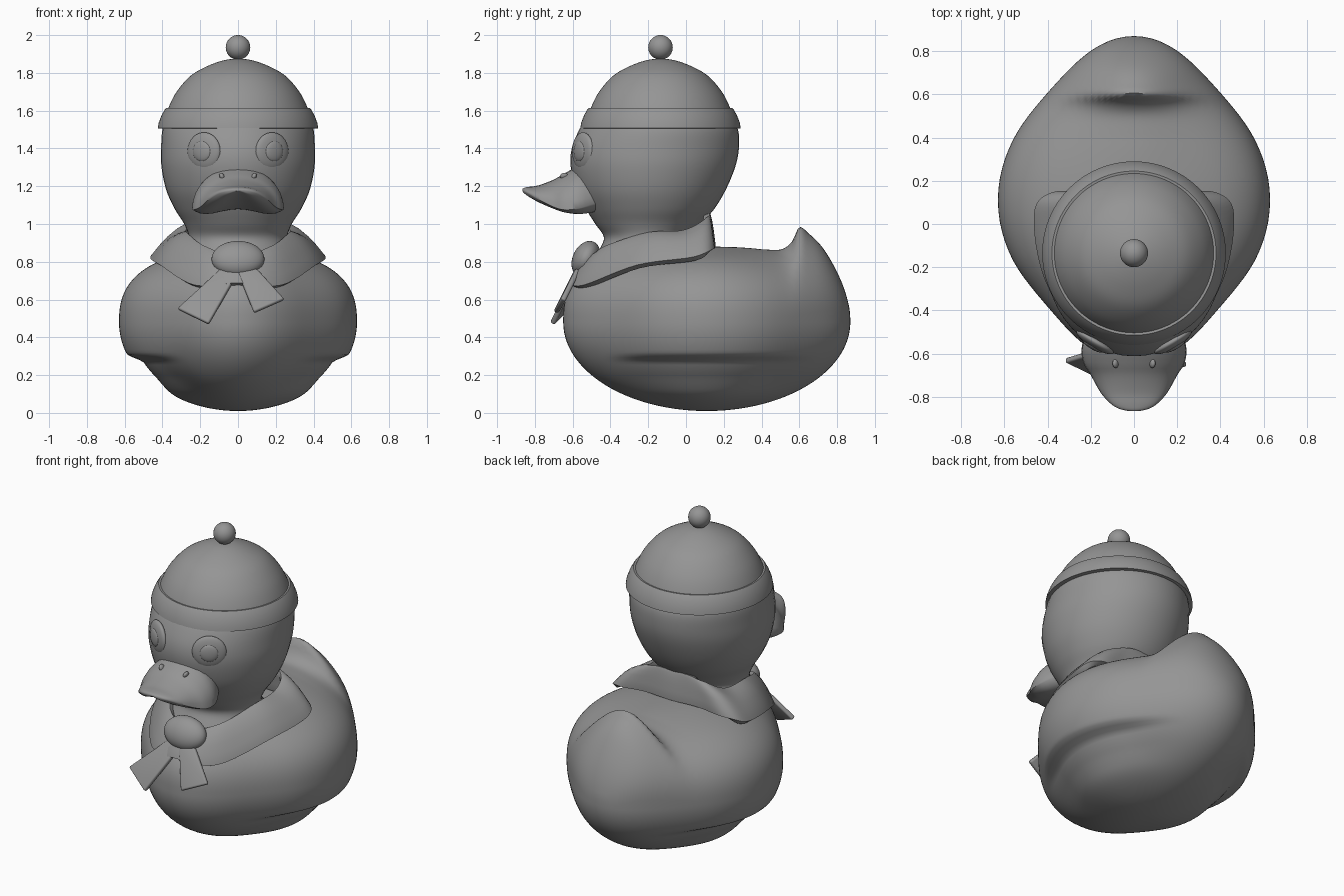
import bpy
import bmesh
from math import sin, cos, pi, tau, exp, radians
from mathutils import Vector, Matrix

if "Cube" in bpy.data.objects:
    bpy.data.objects.remove(bpy.data.objects["Cube"])

grey = bpy.data.materials.new("plain grey")
grey.use_nodes = True
GREY = (0.3, 0.3, 0.3, 1)
grey.diffuse_color = GREY
grey.node_tree.nodes["Principled BSDF"].inputs["Base Color"].default_value = GREY


def finish(name, bm, angle=40, solid=0, bevel=0, subsurf=0):
    bmesh.ops.recalc_face_normals(bm, faces=bm.faces)
    mesh = bpy.data.meshes.new(name)
    bm.to_mesh(mesh)
    bm.free()
    ob = bpy.data.objects.new(name, mesh)
    bpy.context.collection.objects.link(ob)
    mesh.materials.append(grey)
    if solid:
        mod = ob.modifiers.new("thickness", 'SOLIDIFY')
        mod.thickness, mod.offset = solid, 0
    if bevel:
        mod = ob.modifiers.new("round", 'BEVEL')
        mod.width, mod.segments = bevel, 3
    if subsurf:
        mod = ob.modifiers.new("smooth", 'SUBSURF')
        mod.levels = mod.render_levels = subsurf
    bpy.ops.object.select_all(action='DESELECT')
    ob.select_set(True)
    bpy.context.view_layer.objects.active = ob
    bpy.ops.object.shade_smooth_by_angle(angle=radians(angle))
    return ob


def loft(rings, caps=True, wrap=True):
    bm = bmesh.new()
    rows = [[bm.verts.new(p) for p in ring] for ring in rings]
    n = len(rows[0])
    for a, b in zip(rows, rows[1:]):
        for i in range(n if wrap else n - 1):
            j = (i + 1) % n
            bm.faces.new((a[i], a[j], b[j], b[i]))
    if caps:
        bm.faces.new(rows[0])
        bm.faces.new(rows[-1])
    return bm


def spline(pts, steps, closed=False):
    """Smooth curve through tuples of any length."""
    n, out = len(pts), []
    pick = (lambda i: pts[i % n]) if closed else (lambda i: pts[min(max(i, 0), n - 1)])
    for i in range(n if closed else n - 1):
        for k in range(steps):
            t = k / steps
            out.append(tuple(
                b + t / 2 * (c - a + t * (2*a - 5*b + 4*c - d + t * (3*(b - c) + d - a)))
                for a, b, c, d in zip(pick(i-1), pick(i), pick(i+1), pick(i+2))))
    return out if closed else out + [pts[-1]]


def step(a, b, v):
    t = min(max((v - a) / (b - a), 0), 1)
    return t * t * (3 - 2 * t)


def ellipsoid(name, centre, size, rot=None, seg=40):
    bm = bmesh.new()
    bmesh.ops.create_uvsphere(bm, u_segments=seg, v_segments=seg // 2, radius=1)
    m = Matrix.Translation(centre) @ (rot or Matrix()) @ Matrix.Diagonal((*size, 1))
    bmesh.ops.transform(bm, matrix=m, verts=bm.verts)
    return finish(name, bm)


# Body: egg shape with wing ledges and a raised tail
TAIL = spline([(.40, .02), (.50, .035), (.56, .09), (.60, .18), (.65, .165),
               (.72, .13), (.80, .06), (.86, .0)], 6)


def tail_lift(x, y):
    if y <= TAIL[0][0] or y >= TAIL[-1][0]:
        lift = .02 if y < .5 else 0
    else:
        a, b = next((a, b) for a, b in zip(TAIL, TAIL[1:]) if a[0] <= y <= b[0])
        lift = a[1] + (b[1] - a[1]) * (y - a[0]) / (b[0] - a[0])
    return lift * exp(-(x / .27) ** 2)


def body_point(s, z, th, upper):
    r = s * (1 - .08 * sin(2 * th) ** 2)
    x, y = .61 * r * cos(th), .11 + .76 * r * sin(th)
    wing = step(-.45, -.15, y) * (1 - step(.4, .75, y)) * abs(cos(th)) ** .5
    push = .02 * step(.27, .32, z) - .045 * (1 - step(.265, .31, z)) * step(.05, .2, z)
    x += push * wing * (1 if cos(th) > 0 else -1) * step(.3, .7, s)
    return (x, y, z + (tail_lift(x, y) if upper else 0))


angles = [tau * i / 96 for i in range(96)]
rings = []
for i in range(1, 51):
    a = pi / 2 * i / 50
    rings.append([body_point(sin(a), .48 - .47 * cos(a), t, False) for t in angles])
for i in range(1, 60):
    a = pi / 2 * (1 - i / 60)
    rings.append([body_point(sin(a) ** .8, .48 + .38 * cos(a) ** .8, t, True) for t in angles])
finish("body", loft(rings), 50)

# Head and neck: half width, front and back at each height
sections = spline([(.78, .36, -.50, .12), (.86, .29, -.46, .08), (.93, .262, -.435, .03),
                   (1.0, .285, -.48, .08), (1.08, .335, -.53, .15), (1.18, .38, -.58, .21),
                   (1.3, .405, -.61, .26), (1.4, .407, -.605, .28), (1.5, .40, -.565, .275),
                   (1.57, .37, -.52, .23)], 5)
finish("head", loft([[(w * cos(t), (f + b) / 2 + (b - f) / 2 * sin(t), z)
                      for t in angles[::2]] for z, w, f, b in sections]))


# Knitted hat: dome, turned band and bobble
def turned(name, profile, angle=40):
    return finish(name, loft([[(r * cos(t), -.135 + r * sin(t), z) for t in angles]
                              for r, z in profile]), angle)


turned("hat_dome", spline([(.38, 1.55), (.37, 1.61), (.325, 1.7), (.25, 1.785),
                           (.16, 1.837), (.07, 1.868), (.005, 1.875)], 5))
turned("hat_band", [(.39, 1.53), (.40, 1.505), (.425, 1.507), (.42, 1.535), (.405, 1.575),
                    (.388, 1.605), (.38, 1.615), (.36, 1.612)], 50)
ellipsoid("hat_bobble", (0, -.135, 1.935), (.065, .065, .065))

# Bill: y, half width, top, edge and underside heights
bill = spline([(-.46, .19, 1.29, 1.12, 1.08), (-.56, .24, 1.305, 1.085, 1.08),
               (-.64, .235, 1.27, 1.075, 1.095), (-.70, .20, 1.235, 1.09, 1.11),
               (-.78, .155, 1.205, 1.13, 1.135), (-.83, .11, 1.197, 1.16, 1.155),
               (-.855, .07, 1.192, 1.172, 1.168), (-.866, .025, 1.186, 1.178, 1.176)], 4)
rings = []
for y, w, top, edge, under in bill:
    rings.append([(w * cos(t), y, edge + sin(t) * (top - edge) if t <= pi else
                   edge - sin(t) * (under - edge) - .12 * w * sin(2 * t) ** 2)
                  for t in angles[::3]])
finish("bill", loft(rings), 60)

# Eyes and nostrils on both sides
for side, s in (("left", 1), ("right", -1)):
    turn = Matrix.Rotation(s * radians(31), 4, 'Z')
    out = turn @ Vector((0, -1, 0))
    eye = Vector((s * .18, -.545, 1.385))
    ellipsoid(side + "_eye", eye, (.1, .03, .1), turn)
    ellipsoid(side + "_pupil", eye + out * .022, (.054, .016, .054), turn)
    ellipsoid(side + "_nostril", (s * .085, -.645, 1.252), (.013, .022, .02),
              Matrix.Rotation(s * radians(25), 4, 'Y'), 16)

# Neckerchief collar: upper and lower edge points, mirrored
half = [(0, -.49, .81, 0, -.61, .68), (.17, -.42, .87, .22, -.53, .67),
        (.265, -.2, .94, .40, -.25, .775), (.27, -.02, .95, .45, .04, .815),
        (.235, .09, 1.0, .38, .13, .86), (.12, .11, 1.05, .2, .13, .88),
        (0, .11, 1.05, 0, .14, .88)]
mirrored = [(-a, b, c, -d, e, f) for a, b, c, d, e, f in half[-2:0:-1]]
loop = spline(half + mirrored, 6, closed=True)
rings = []
for k in range(6):
    t = k / 5
    rings.append([tuple(Vector(p[:3]).lerp(Vector(p[3:]), t) + Vector((0, 0, .03 * sin(pi * t))))
                  for p in loop])
finish("collar", loft(rings, caps=False), 50, solid=.035, bevel=.01)


# Knot and two loose ends
ellipsoid("knot", (0, -.53, .815), (.14, .07, .1), Matrix.Rotation(radians(-25), 4, 'X'))


def loose_end(name, corners):
    bm = bmesh.new()
    bm.faces.new([bm.verts.new(c) for c in corners])
    finish(name, bm, solid=.028, bevel=.01)


loose_end("right_loose_end", [(-.09, -.56, .76), (0, -.58, .74), (-.155, -.71, .47),
                              (-.32, -.63, .55)])
loose_end("left_loose_end", [(0, -.585, .74), (.1, -.57, .76), (.245, -.65, .60),
                             (.085, -.69, .53)])
